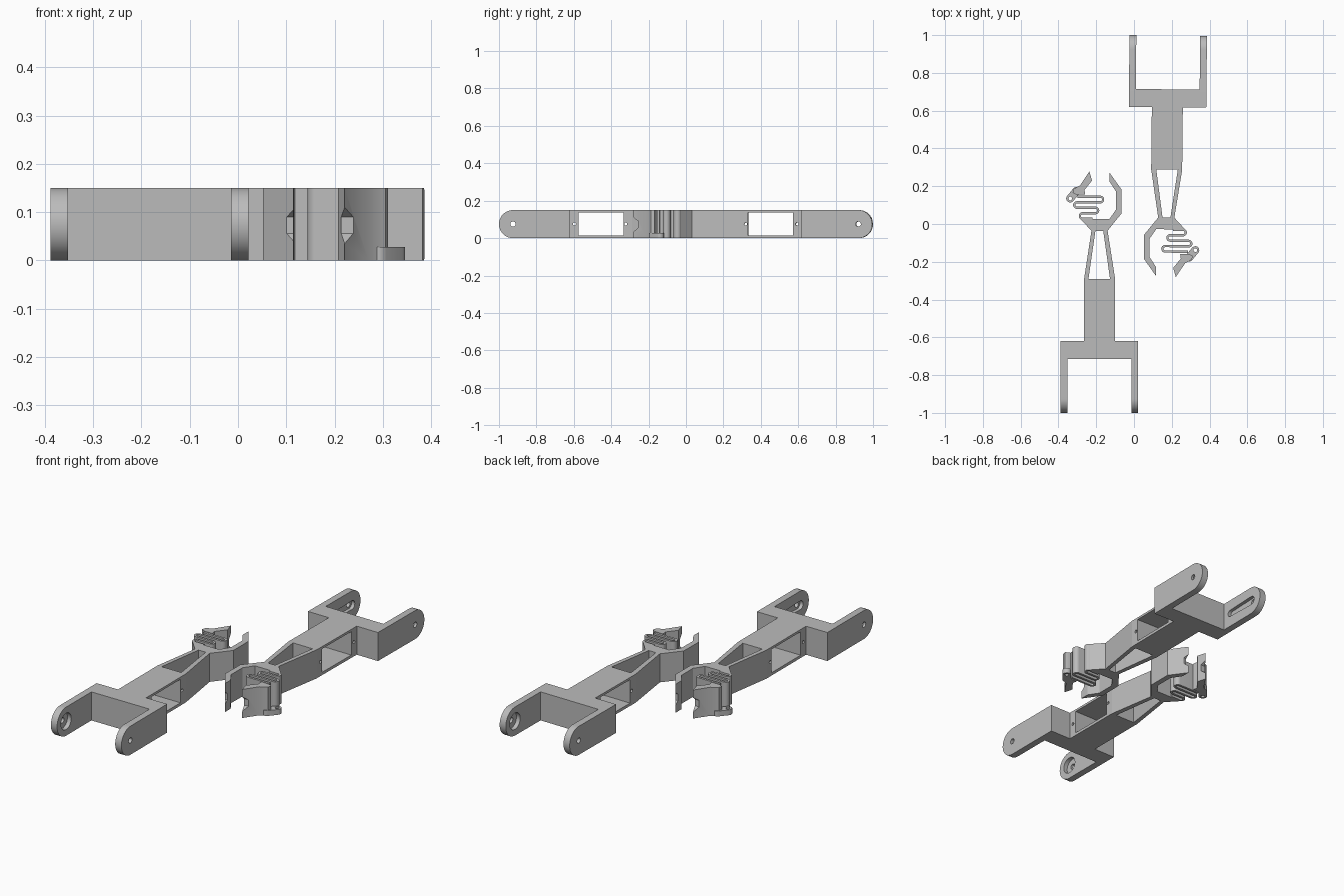
import bpy, bmesh, math
from mathutils import Matrix, Vector

if "Cube" in bpy.data.objects:
    bpy.data.objects.remove(bpy.data.objects["Cube"])

H = 0.15          # overall thickness
MID = H / 2
grey = bpy.data.materials.new("plain_grey")
grey.diffuse_color = (0.5, 0.5, 0.5, 1)
grey.use_nodes = True
grey.node_tree.nodes["Principled BSDF"].inputs["Base Color"].default_value = grey.diffuse_color
parts = []


def prism(name, pts, lo, hi, axis="z", keep=True):
    """Extrude a closed outline: (x, y) along z, or (y, z) along x."""
    def place(p, h):
        return (p[0], p[1], h) if axis == "z" else (h, p[0], p[1])
    bm = bmesh.new()
    a = [bm.verts.new(place(p, lo)) for p in pts]
    b = [bm.verts.new(place(p, hi)) for p in pts]
    bm.faces.new(a)
    bm.faces.new(b)
    n = len(pts)
    for i in range(n):
        bm.faces.new((a[i], a[(i + 1) % n], b[(i + 1) % n], b[i]))
    bmesh.ops.recalc_face_normals(bm, faces=bm.faces)
    me = bpy.data.meshes.new(name)
    bm.to_mesh(me)
    bm.free()
    me.materials.append(grey)
    ob = bpy.data.objects.new(name, me)
    bpy.context.collection.objects.link(ob)
    if keep:
        parts.append(ob)
    return ob


def rect(u0, u1, v0, v1):
    return [(u0, v0), (u1, v0), (u1, v1), (u0, v1)]


def arc(cu, cv, r, a0, a1, n):
    return [(cu + r * math.cos(math.radians(a0 + (a1 - a0) * i / n)),
             cv + r * math.sin(math.radians(a0 + (a1 - a0) * i / n))) for i in range(n + 1)]


def circle(cu, cv, r, n=24):
    return arc(cu, cv, r, 0, 360, n)[:-1]


def cut(ob, pts, lo, hi, axis="x"):
    """Subtract a prism from a part."""
    tool = prism("cutter", pts, lo, hi, axis, keep=False)
    tool.hide_render = True
    mod = ob.modifiers.new("cut", "BOOLEAN")
    mod.operation, mod.solver, mod.object = "DIFFERENCE", "EXACT", tool
    dg = bpy.context.evaluated_depsgraph_get()
    me = bpy.data.meshes.new_from_object(ob.evaluated_get(dg))
    ob.modifiers.clear()
    ob.data = me
    bpy.data.objects.remove(tool)


# Fork arms with rounded ends, pivot holes and inner recesses
PIVOT = -0.925
arm_outline = [(-0.70, 0), (-0.70, H)] + arc(PIVOT, MID, MID, 90, 270, 24)
outer_arm = prism("fork_arm_round_recess", arm_outline, -0.388, -0.352, "x")
inner_arm = prism("fork_arm_slot_recess", arm_outline, -0.014, 0.022, "x")
for arm in (outer_arm, inner_arm):
    cut(arm, circle(PIVOT, MID, 0.014), -0.5, 0.5)
cut(outer_arm, circle(PIVOT, MID, 0.043, 32), -0.374, -0.3)
slot = arc(-0.765, MID, 0.018, -90, 90, 10) + arc(-0.93, MID, 0.023, 90, 270, 10)
cut(inner_arm, slot, -0.1, 0.004)

# Crossbar and hollow body with a window and screw holes
prism("fork_crossbar", rect(-0.388, 0.022, -0.715, -0.62), 0, H)
body = prism("body", rect(-0.264, -0.10, -0.64, -0.29), 0, H)
cut(body, rect(-0.575, -0.335, 0.015, 0.138), -0.5, 0.5)
for y in (-0.597, -0.322):
    cut(body, circle(y, MID, 0.008, 16), -0.5, 0.5)

# Two struts tapering to the wrist
prism("taper_strut_left", [(-0.264, -0.29), (-0.241, -0.29), (-0.204, -0.034), (-0.225, -0.034)], 0, H)
prism("taper_strut_right", [(-0.127, -0.29), (-0.10, -0.29), (-0.14, -0.034), (-0.163, -0.034)], 0, H)

# Wrist with fixed finger
finger = prism("wrist_and_finger", [
    (-0.225, -0.036), (-0.14, -0.036), (-0.066, 0.056), (-0.066, 0.183), (-0.13, 0.272),
    (-0.13, 0.225), (-0.095, 0.172), (-0.095, 0.077), (-0.13, 0.026), (-0.283, 0.026)], 0, H)

# Sprung finger
hook = prism("sprung_finger", [
    (-0.236, 0.278), (-0.222, 0.23), (-0.262, 0.18), (-0.258, 0.155), (-0.305, 0.155),
    (-0.325, 0.165), (-0.32, 0.185), (-0.285, 0.205)], 0, H)

# Trapezoid notches in both fingertips
for ob, x0, x1 in ((finger, -0.2, 0), (hook, -0.3, -0.2)):
    cut(ob, [(0.31, 0.035), (0.278, 0.035), (0.252, 0.056), (0.252, 0.09), (0.278, 0.11), (0.31, 0.11)], x0, x1)

# Low eyelet beside the sprung finger
c0, c1, r = Vector((-0.338, 0.135)), Vector((-0.305, 0.175)), 0.021
tilt = math.degrees(math.atan2(c1.y - c0.y, c1.x - c0.x))
eyelet = prism("eyelet", arc(c1.x, c1.y, r, tilt - 90, tilt + 90, 10)
               + arc(c0.x, c0.y, r, tilt + 90, tilt + 270, 14), 0, 0.028)
cut(eyelet, circle(c0.x, c0.y, 0.010, 16), -0.1, 0.1, "z")

# Serpentine spring: centre line with half-round turns, thickened to a ribbon
rows = [0.144, 0.115, 0.086, 0.057, 0.028]
turns = [-0.178, -0.302, -0.204, -0.272]
path = [Vector((-0.30, rows[0]))]
for i, x in enumerate(turns):
    rad = (rows[i] - rows[i + 1]) / 2
    end = -90 if i % 2 == 0 else 270
    path += [Vector(p) for p in arc(x, rows[i] - rad, rad, 90, end, 10)]
path.append(Vector((-0.22, rows[-1])))
left, right = [], []
for i, p in enumerate(path):
    d = (path[min(i + 1, len(path) - 1)] - path[max(i - 1, 0)]).normalized()
    side = Vector((-d.y, d.x)) * 0.006
    left.append(p + side)
    right.append(p - side)
prism("spring", left + right[::-1], 0, H)

# Second arm: the same parts turned half round
turn = Matrix.Translation((-0.012, 0, 0)) @ Matrix.Rotation(math.radians(179.4), 4, "Z")
for ob in list(parts):
    twin = ob.copy()
    twin.data = ob.data.copy()
    twin.name = "second_" + ob.name
    twin.data.transform(turn)
    bpy.context.collection.objects.link(twin)
    parts.append(twin)

# Smooth the round surfaces, keep edges sharp
for ob in parts:
    ob.select_set(True)
bpy.context.view_layer.objects.active = parts[0]
bpy.ops.object.shade_smooth_by_angle(angle=math.radians(30))
